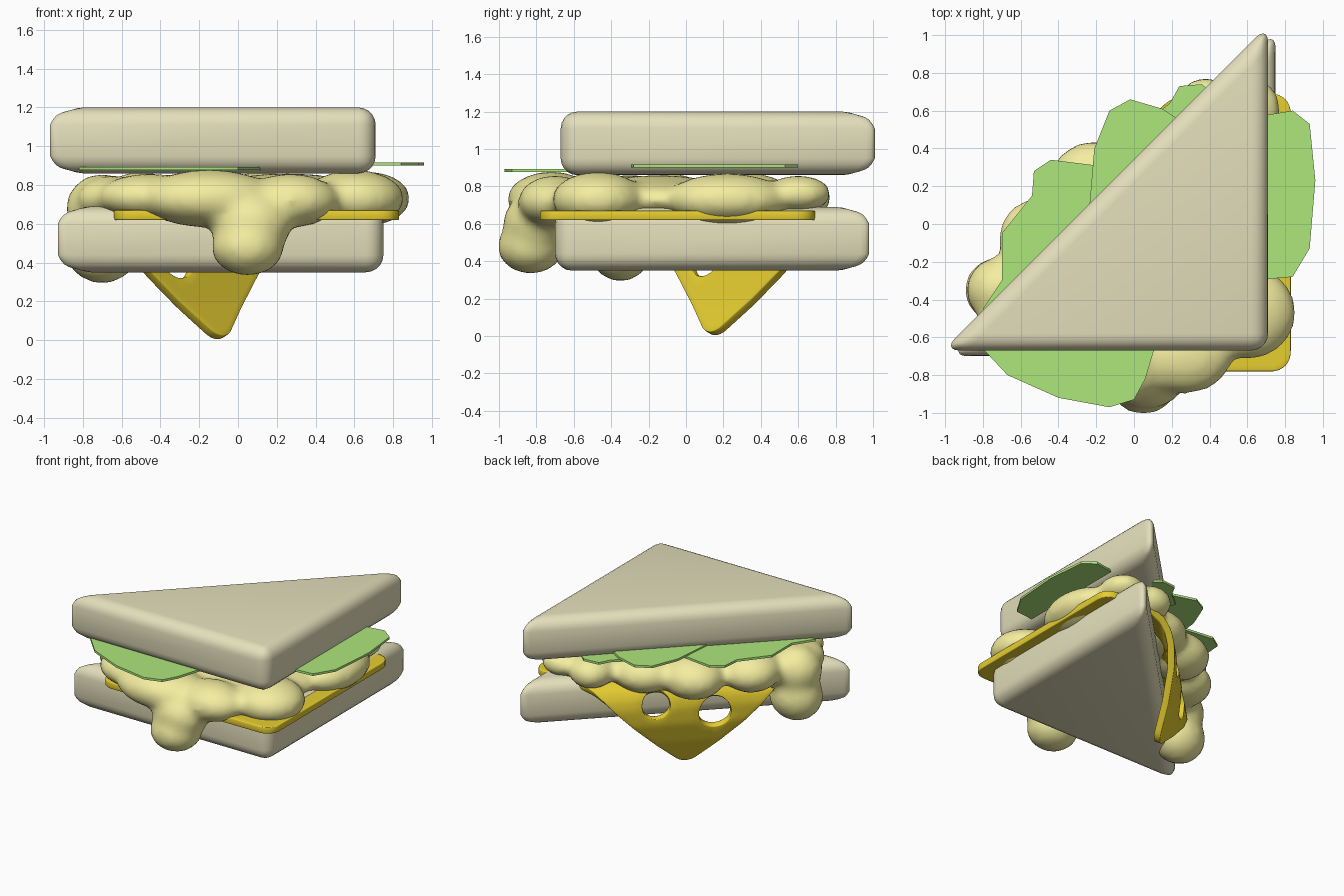
import bpy, bmesh, math
from mathutils import Vector, Matrix

if "Cube" in bpy.data.objects:
    bpy.data.objects.remove(bpy.data.objects["Cube"])


def finish(name, bm, color, angle=40):
    bmesh.ops.recalc_face_normals(bm, faces=bm.faces)
    me = bpy.data.meshes.new(name)
    bm.to_mesh(me)
    bm.free()
    ob = bpy.data.objects.new(name, me)
    bpy.context.collection.objects.link(ob)
    mat = bpy.data.materials.get(color[0]) or bpy.data.materials.new(color[0])
    mat.diffuse_color = (*color[1], 1)
    mat.use_nodes = True
    mat.node_tree.nodes["Principled BSDF"].inputs["Base Color"].default_value = mat.diffuse_color
    me.materials.append(mat)
    bpy.context.view_layer.objects.active = ob
    bpy.ops.object.select_all(action='DESELECT')
    ob.select_set(True)
    bpy.ops.object.shade_smooth_by_angle(angle=math.radians(angle))
    return ob


def prism(points, z, h):
    bm = bmesh.new()
    f = bm.faces.new([bm.verts.new((x, y, z)) for x, y in points])
    r = bmesh.ops.extrude_face_region(bm, geom=[f])
    vs = [v for v in r['geom'] if isinstance(v, bmesh.types.BMVert)]
    bmesh.ops.translate(bm, verts=vs, vec=(0, 0, h))
    return bm


BREAD = ("bread", (0.78, 0.74, 0.50))
GREEN = ("lettuce", (0.42, 0.80, 0.20))
CHEESE = ("cheese", (0.80, 0.62, 0.03))
SAUCE = ("filling", (0.90, 0.85, 0.35))

# Two triangular bread slices with rounded edges
for name, dx, dy, z in (("bread_top", 0, 0, 0.86), ("bread_bottom", 0.04, -0.03, 0.35)):
    tri = [(-1.013 + dx, -0.67 + dy), (0.71 + dx, -0.67 + dy), (0.71 + dx, 1.053 + dy)]
    bm = prism(tri, z, 0.34)
    bmesh.ops.bevel(bm, geom=bm.edges[:], offset=0.09, segments=5, profile=0.5,
                    affect='EDGES', clamp_overlap=False)
    finish(name, bm, BREAD, 60)

# Flat lettuce leaves
leaves = [
    (0.877, [(-0.82, -0.64), (-0.67, -0.80), (-0.40, -0.92), (-0.13, -0.97), (0.0, -0.93),
             (0.06, -0.82), (0.12, -0.62), (0.05, -0.4), (-0.3, -0.25), (-0.7, -0.4)]),
    (0.900, [(0.6, -0.30), (0.84, -0.28), (0.93, -0.13), (0.96, 0.23), (0.93, 0.53),
             (0.84, 0.60), (0.66, 0.57), (0.45, 0.4), (0.4, 0.0)]),
    (0.893, [(-0.24, 0.05), (-0.21, 0.40), (-0.13, 0.60), (-0.02, 0.66), (0.15, 0.61),
             (0.32, 0.5), (0.35, 0.2), (0.1, -0.05)]),
    (0.880, [(-0.8, -0.45), (-0.70, -0.30), (-0.70, -0.05), (-0.54, 0.15), (-0.53, 0.28),
             (-0.44, 0.34), (-0.2, 0.31), (0.0, 0.1), (-0.2, -0.25), (-0.5, -0.45)]),
    (0.870, [(0.08, 0.55), (0.19, 0.64), (0.24, 0.73), (0.36, 0.74), (0.45, 0.66),
             (0.5, 0.4), (0.3, 0.25)]),
]
for i, (z, pts) in enumerate(leaves):
    finish(f"lettuce_leaf_{i + 1}", prism(pts, z, 0.017), GREEN, 30)

# Cheese slice: rounded square with holes, one corner folded over the cut side
R2 = math.sqrt(0.5)
N, ALONG = Vector((-R2, R2)), Vector((R2, R2))
H, CEN, N_CELLS = 0.735, Vector((0.095, -0.045)), 48
HOLES = [(0.27, 0.38, 0.10), (-0.15, 0.46, 0.115)]
DROP = [(0.12, 0.645), (0.20, 0.638), (0.26, 0.605), (0.295, 0.55), (0.31, 0.48),
        (0.30, 0.36), (0.245, 0.19), (0.165, 0.015), (0.12, -0.08)]


def drape(n):
    d = n - DROP[0][0]
    if d <= 0:
        return n, DROP[0][1]
    for a, b in zip(DROP, DROP[1:]):
        seg = math.dist(a, b)
        if d <= seg:
            break
        d -= seg
    k = d / seg
    return a[0] + (b[0] - a[0]) * k, a[1] + (b[1] - a[1]) * k


bm = bmesh.new()
bmesh.ops.create_grid(bm, x_segments=N_CELLS, y_segments=N_CELLS, size=H)
rc = 0.1
for v in bm.verts:
    ax, ay = abs(v.co.x) - (H - rc), abs(v.co.y) - (H - rc)
    if ax > 0 and ay > 0:
        k = max(ax, ay) / math.hypot(ax, ay)
        v.co.x = math.copysign(H - rc + ax * k, v.co.x)
        v.co.y = math.copysign(H - rc + ay * k, v.co.y)
    v.co.x += CEN.x
    v.co.y += CEN.y
for t, n, r in HOLES:
    c = ALONG * t + N * n
    gone = [v for v in bm.verts if (v.co.xy - c).length < r]
    bmesh.ops.delete(bm, geom=gone, context='VERTS')
    for v in bm.verts:
        d = v.co.xy - c
        if v.is_boundary and d.length < r + 0.06:
            p = c + d.normalized() * r
            v.co.x, v.co.y = p
for v in bm.verts:
    t, n = v.co.xy.dot(ALONG), v.co.xy.dot(N)
    n, z = drape(n)
    p = ALONG * t + N * n
    v.co = (p.x, p.y, z)
cheese = finish("cheese_slice", bm, CHEESE, 50)
sol = cheese.modifiers.new("thickness", 'SOLIDIFY')
sol.thickness, sol.offset = 0.05, 0
bev = cheese.modifiers.new("soft_rim", 'BEVEL')
bev.width, bev.segments = 0.015, 2
bev.limit_method, bev.angle_limit = 'ANGLE', math.radians(50)

# Lumpy dripping filling: ellipsoids fused into one smooth body
lumps = [
    (0.25, -0.15, 0.73, 0.48, 0.45, 0.13), (-0.2, -0.3, 0.73, 0.5, 0.35, 0.13),
    (-0.64, -0.45, 0.73, 0.2, 0.2, 0.12), (-0.45, -0.62, 0.74, 0.28, 0.2, 0.12),
    (-0.15, -0.72, 0.73, 0.36, 0.24, 0.15), (0.07, -0.80, 0.60, 0.21, 0.18, 0.17),
    (0.05, -0.83, 0.48, 0.19, 0.18, 0.15), (0.27, -0.70, 0.72, 0.25, 0.2, 0.14),
    (0.60, -0.47, 0.73, 0.26, 0.25, 0.15), (0.67, 0.22, 0.73, 0.22, 0.33, 0.14),
    (0.62, 0.60, 0.76, 0.16, 0.18, 0.10), (0.38, 0.61, 0.74, 0.16, 0.17, 0.12),
    (0.12, 0.36, 0.72, 0.25, 0.22, 0.15), (-0.21, 0.22, 0.71, 0.24, 0.22, 0.16),
    (-0.5, -0.08, 0.72, 0.22, 0.22, 0.15), (-0.70, -0.35, 0.68, 0.19, 0.18, 0.18),
    (-0.70, -0.35, 0.48, 0.20, 0.18, 0.19),
]
bm = bmesh.new()
for x, y, z, rx, ry, rz in lumps:
    m = Matrix.Translation((x, y, z)) @ Matrix.Diagonal((rx, ry, rz, 1))
    bmesh.ops.create_icosphere(bm, subdivisions=3, radius=1, matrix=m)
fill = finish("dripping_filling", bm, SAUCE, 180)
rem = fill.modifiers.new("fuse", 'REMESH')
rem.mode, rem.voxel_size, rem.use_smooth_shade = 'VOXEL', 0.03, True
smo = fill.modifiers.new("soften", 'SMOOTH')
smo.factor, smo.iterations = 0.5, 8
